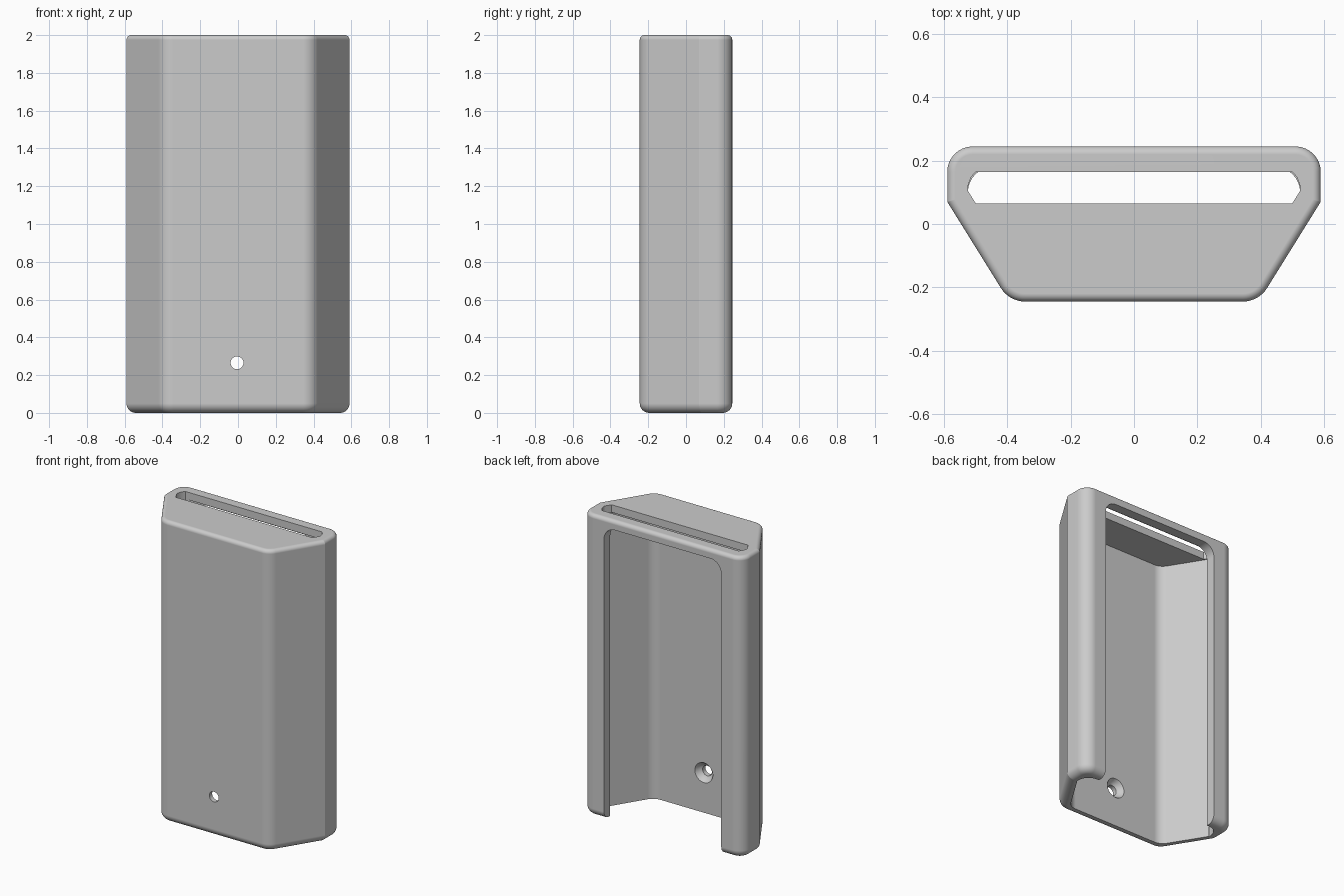
import bpy, bmesh, math
from mathutils import Vector, Matrix

if "Cube" in bpy.data.objects:
    bpy.data.objects.remove(bpy.data.objects["Cube"])

WALL, CEILING, STEPS = 0.065, 1.95, 8
TOP_R, BOTTOM_R = 0.025, 0.05
# plan corners, counter-clockwise from front
PLAN = [(-0.394, -0.245), (0.394, -0.245), (0.59, 0.07),
        (0.59, 0.245), (-0.59, 0.245), (-0.59, 0.07)]
OUTER_RADII = [0.09, 0.09, 0.004, 0.08, 0.08, 0.004]
INNER_RADII = [0.08, 0.08, 0.02, 0.08, 0.08, 0.02]


def inset(points, d):
    """Move every edge of a convex outline inwards by d."""
    pts = [Vector(p) for p in points]
    out = []
    for i, p in enumerate(pts):
        a = (p - pts[i - 1]).normalized()
        b = (pts[(i + 1) % len(pts)] - p).normalized()
        na, nb = Vector((-a.y, a.x)), Vector((-b.y, b.x))
        out.append(p + (na + nb) * d / (1 + na.dot(nb)))
    return out


def rounded(points, radii):
    """Round each corner of a convex outline with an arc."""
    pts = [Vector(p) for p in points]
    out = []
    for i, p in enumerate(pts):
        a = (p - pts[i - 1]).normalized()
        b = (pts[(i + 1) % len(pts)] - p).normalized()
        r, turn = radii[i], a.angle(b)
        if r <= 0:
            out.append(p)
            continue
        start = p - a * r * math.tan(turn / 2)
        normal = Vector((-a.y, a.x))
        for k in range(STEPS + 1):
            t = turn * k / STEPS
            out.append(start + a * r * math.sin(t) + normal * r * (1 - math.cos(t)))
    return out


def loft(name, rings):
    """Skin matching (outline, height) rings into a closed solid."""
    bm = bmesh.new()
    loops = [[bm.verts.new((p.x, p.y, z)) for p in outline] for outline, z in rings]
    n = len(loops[0])
    for low, high in zip(loops, loops[1:]):
        for i in range(n):
            j = (i + 1) % n
            bm.faces.new((low[i], low[j], high[j], high[i]))
    bm.faces.new(loops[0][::-1])
    bm.faces.new(loops[-1])
    bmesh.ops.recalc_face_normals(bm, faces=bm.faces)
    mesh = bpy.data.meshes.new(name)
    bm.to_mesh(mesh)
    bm.free()
    obj = bpy.data.objects.new(name, mesh)
    bpy.context.collection.objects.link(obj)
    return obj


def outer_ring(d, z):
    return rounded(inset(PLAN, d), [max(r - d, 0.003) for r in OUTER_RADII]), z


# outer body with rounded bottom and top rims
rings = []
for k in range(STEPS + 1):
    t = math.pi / 2 * k / STEPS
    rings.append(outer_ring(BOTTOM_R * (1 - math.sin(t)), BOTTOM_R * (1 - math.cos(t))))
for k in range(STEPS + 1):
    t = math.pi / 2 * k / STEPS
    rings.append(outer_ring(TOP_R * (1 - math.cos(t)), 2 - TOP_R + TOP_R * math.sin(t)))
body = loft("holder_shell", rings)

# cavity, open at the bottom
cavity_plan = rounded(inset(PLAN, WALL), INNER_RADII)
cavity = loft("cavity_cutter", [(cavity_plan, -0.1), (cavity_plan, CEILING)])

# back opening with rounded upper corners, drawn flat then stood up
window = rounded([(-0.43, -0.1), (0.43, -0.1), (0.43, 1.94), (-0.43, 1.94)],
                 [0, 0, 0.08, 0.08])
opening = loft("opening_cutter", [(window, -0.4), (window, -0.11)])
opening.data.transform(Matrix.Rotation(math.pi / 2, 4, "X"))

# slot through the top
half = [(0.5, 0.065), (0.525, 0.105), (0.525, 0.12), (0.515, 0.148), (0.5, 0.165)]
slot_plan = [Vector(p) for p in half] + [Vector((-x, y)) for x, y in reversed(half)]
slot = loft("slot_cutter", [(slot_plan, 1.85), (slot_plan, 2.1)])


# screw hole, dished on the inside
def circle(r):
    return [Vector((r * math.cos(a), r * math.sin(a)))
            for a in (2 * math.pi * k / 32 for k in range(32))]


hole = loft("screw_hole_cutter", [(circle(0.034), -0.1), (circle(0.034), 0.03),
                                  (circle(0.045), 0.036), (circle(0.056), 0.048),
                                  (circle(0.066), WALL), (circle(0.07), 0.075)])
hole.data.transform(Matrix.Translation((-0.005, -0.245, 0.265))
                    @ Matrix.Rotation(-math.pi / 2, 4, "X"))

# cut everything out of the body
bpy.context.view_layer.objects.active = body
for cutter in (cavity, opening, slot, hole):
    cutter.hide_render = True
    mod = body.modifiers.new(cutter.name, "BOOLEAN")
    mod.operation, mod.solver, mod.object = "DIFFERENCE", "EXACT", cutter
    bpy.ops.object.modifier_apply(modifier=mod.name)
    bpy.data.objects.remove(cutter)

# one grey plastic
grey = bpy.data.materials.new("grey_plastic")
grey.use_nodes = True
colour = (0.6, 0.6, 0.6, 1)
grey.diffuse_color = colour
grey.node_tree.nodes["Principled BSDF"].inputs["Base Color"].default_value = colour
body.data.materials.clear()
body.data.materials.append(grey)

# smooth fillets, crisp cut edges
bpy.ops.object.select_all(action="DESELECT")
body.select_set(True)
bpy.ops.object.shade_smooth_by_angle(angle=math.radians(30))
weighted = body.modifiers.new("even_shading", "WEIGHTED_NORMAL")
weighted.keep_sharp = True
